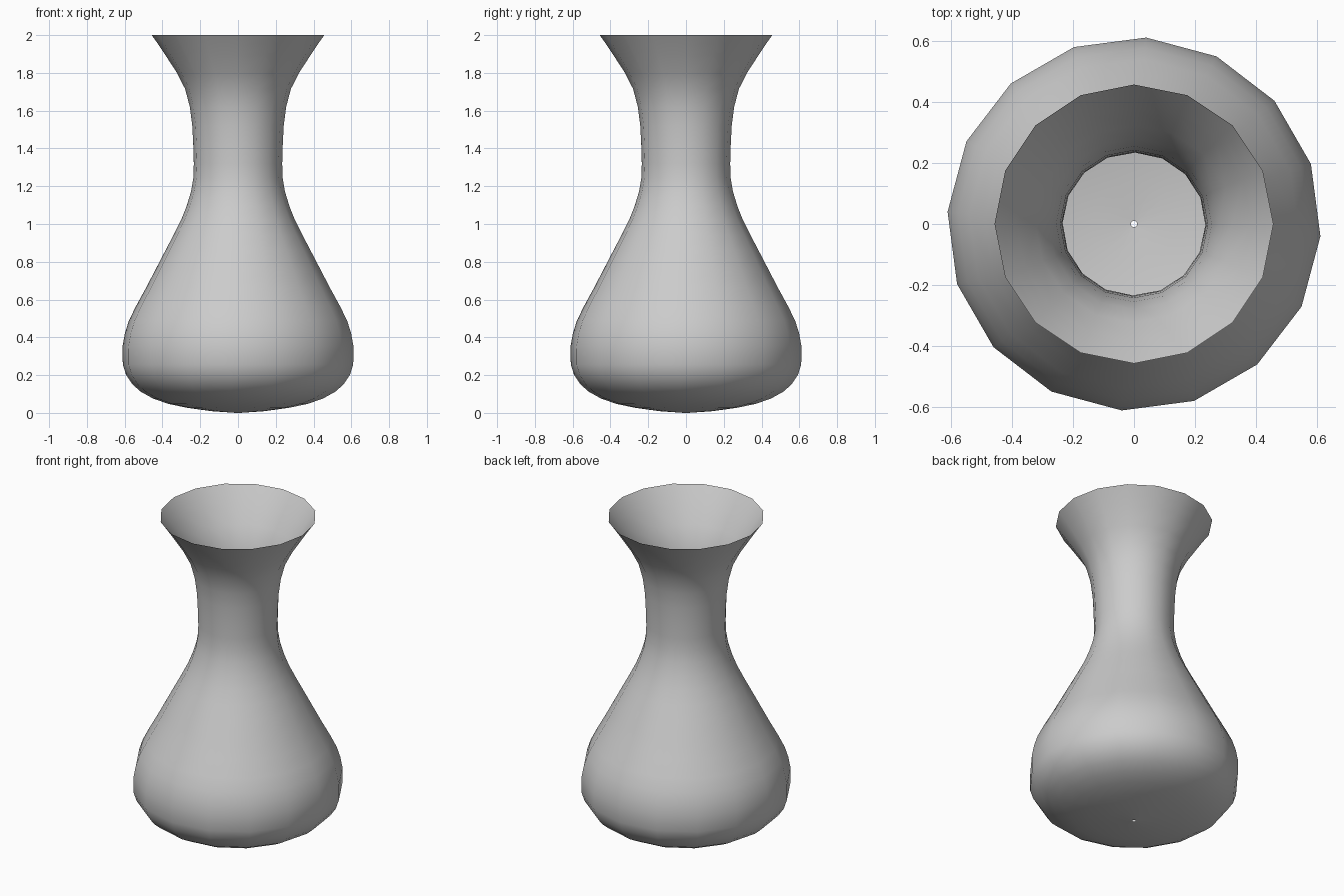
import bpy, bmesh, math
from mathutils import Matrix

SIDES = 16
# Vase wall profile: radius, sideways drift of the seam, height
PROFILE = [
    (0.010, 0.000, 0.000), (0.140, -0.006, 0.009), (0.270, -0.015, 0.027),
    (0.370, -0.022, 0.048), (0.450, -0.029, 0.076), (0.515, -0.034, 0.112),
    (0.560, -0.037, 0.152), (0.592, -0.039, 0.200), (0.610, -0.040, 0.255),
    (0.611, -0.040, 0.355), (0.598, -0.038, 0.425), (0.577, -0.036, 0.490),
    (0.540, -0.034, 0.565), (0.488, -0.030, 0.660), (0.436, -0.026, 0.760),
    (0.384, -0.021, 0.860), (0.342, -0.017, 0.940), (0.301, -0.013, 1.022),
    (0.272, -0.010, 1.095), (0.249, -0.008, 1.170), (0.236, -0.006, 1.245),
    (0.234, -0.004, 1.320), (0.237, -0.003, 1.420), (0.242, -0.002, 1.520),
    (0.255, -0.001, 1.620), (0.280, 0.000, 1.715), (0.323, 0.000, 1.800),
    (0.385, 0.000, 1.895), (0.420, 0.000, 1.948), (0.457, 0.000, 2.000),
]

# Open, thin-walled body swept around the vertical axis
bm = bmesh.new()
line = [bm.verts.new(p) for p in PROFILE]
edges = [bm.edges.new(pair) for pair in zip(line, line[1:])]
bmesh.ops.spin(bm, geom=line + edges, cent=(0, 0, 0), axis=(0, 0, 1),
               angle=math.tau, steps=SIDES, use_duplicate=False)
bmesh.ops.remove_doubles(bm, verts=bm.verts[:], dist=0.0005)
bmesh.ops.recalc_face_normals(bm, faces=bm.faces[:])
# Make sure the wall normals point outward
bm.faces.ensure_lookup_table()
widest = max(bm.faces, key=lambda f: f.calc_center_median().xy.length)
if widest.normal.xy.dot(widest.calc_center_median().xy) < 0:
    bmesh.ops.reverse_faces(bm, faces=bm.faces[:])
for face in bm.faces:
    face.smooth = True

mesh = bpy.data.meshes.new("vase")
bm.to_mesh(mesh)
bm.free()
vase = bpy.data.objects.new("vase", mesh)
bpy.context.collection.objects.link(vase)
